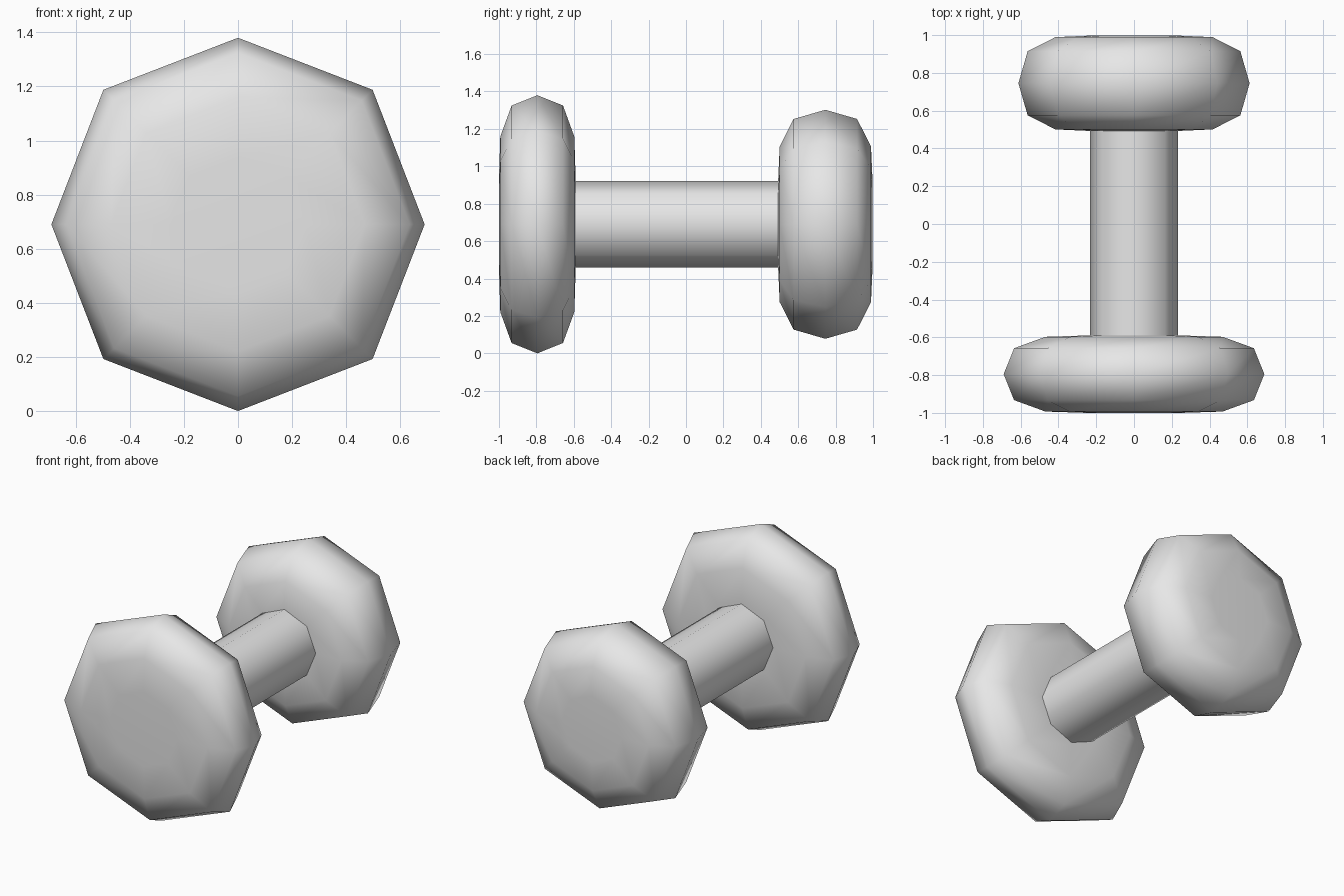
import bpy
import bmesh
from math import cos, sin, pi

cube = bpy.data.objects.get("Cube")
if cube:
    bpy.data.objects.remove(cube, do_unlink=True)

SIDES = 8
CENTRE_Z = 0.69

grey = bpy.data.materials.new("light grey")
grey.use_nodes = True
grey.diffuse_color = (0.8, 0.8, 0.8, 1)
grey.node_tree.nodes["Principled BSDF"].inputs["Base Color"].default_value = (0.8, 0.8, 0.8, 1)


def spin(name, y, profile, diagonal=1.0):
    """Turn (radius, offset) points about the y axis into an eight-sided solid."""
    bm = bmesh.new()
    rings = []
    for radius, offset in profile:
        if radius == 0:
            rings.append([bm.verts.new((0, offset, 0))] * SIDES)
            continue
        ring = []
        for i in range(SIDES):
            a = 2 * pi * i / SIDES
            r = radius * (diagonal if i % 2 else 1)
            ring.append(bm.verts.new((r * cos(a), offset, r * sin(a))))
        rings.append(ring)
    for lower, upper in zip(rings, rings[1:]):
        for i in range(SIDES):
            j = (i + 1) % SIDES
            corners = dict.fromkeys((lower[i], lower[j], upper[j], upper[i]))
            bm.faces.new(list(corners))
    bmesh.ops.recalc_face_normals(bm, faces=bm.faces)
    for face in bm.faces:
        face.smooth = True
    mesh = bpy.data.meshes.new(name)
    bm.to_mesh(mesh)
    bm.free()
    mesh.materials.append(grey)
    obj = bpy.data.objects.new(name, mesh)
    obj.location = (0, y, CENTRE_Z)
    bpy.context.collection.objects.link(obj)


def weight(name, y, radius, half):
    """Rounded disc, its profile mirrored about the middle ring."""
    side = [(0, half), (0.36 * radius, half), (0.68 * radius, 0.965 * half),
            (0.92 * radius, 0.67 * half)]
    profile = side + [(radius, 0)] + [(r, -o) for r, o in reversed(side)]
    spin(name, y, profile, 1.02)


# Two unequal weights
weight("front_weight", -0.795, 0.69, 0.205)
weight("back_weight", 0.745, 0.612, 0.253)

# Handle, with its ends buried in the weights
spin("handle", 0, [(0.232, -0.75), (0.232, 0.7)])
